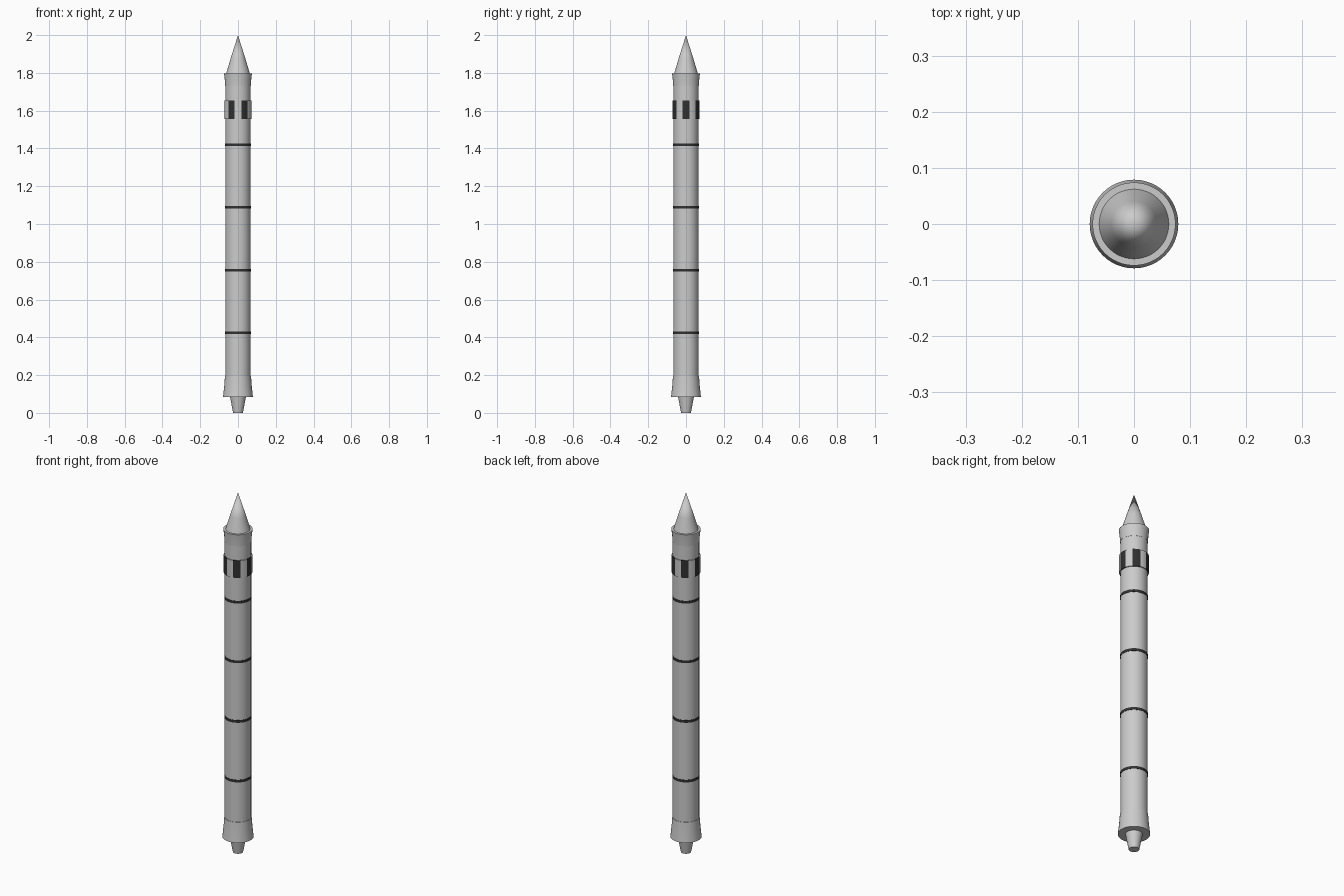
import bpy, bmesh
from math import sin, cos, pi, radians

if "Cube" in bpy.data.objects:
    bpy.data.objects.remove(bpy.data.objects["Cube"])

SIDES = 48
dark = bpy.data.materials.new("dark_paint")
dark.diffuse_color = (0.03, 0.03, 0.03, 1)
dark.use_nodes = True
dark.node_tree.nodes["Principled BSDF"].inputs["Base Color"].default_value = dark.diffuse_color


def finish(name, bm, mat=None):
    bmesh.ops.remove_doubles(bm, verts=bm.verts, dist=1e-5)
    bmesh.ops.recalc_face_normals(bm, faces=bm.faces)
    me = bpy.data.meshes.new(name)
    bm.to_mesh(me)
    bm.free()
    ob = bpy.data.objects.new(name, me)
    bpy.context.collection.objects.link(ob)
    if mat:
        me.materials.append(mat)
    bpy.ops.object.select_all(action='DESELECT')
    ob.select_set(True)
    bpy.context.view_layer.objects.active = ob
    bpy.ops.object.shade_smooth_by_angle(angle=radians(30))
    return ob


def lathe(name, profile, mat=None):
    """Closed solid turned around z from (radius, z) points, bottom to top."""
    bm = bmesh.new()
    rings = [[bm.verts.new((r * cos(2 * pi * i / SIDES), r * sin(2 * pi * i / SIDES), z))
              for i in range(SIDES)] for r, z in profile]
    for a, b in zip(rings, rings[1:]):
        for i in range(SIDES):
            j = (i + 1) % SIDES
            bm.faces.new((a[i], a[j], b[j], b[i]))
    bm.faces.new(rings[0][::-1])
    if profile[-1][0] > 0:
        bm.faces.new(rings[-1])
    return finish(name, bm, mat)


def panel(name, mid, span, r0, r1, z0, z1, mat=None):
    """Curved panel hugging the tube, centred on an angle."""
    bm = bmesh.new()
    n = 4
    loops = []
    for i in range(n + 1):
        t = mid - span / 2 + span * i / n
        loops.append([bm.verts.new((r * cos(t), r * sin(t), z))
                      for r, z in ((r0, z0), (r1, z0), (r1, z1), (r0, z1))])
    for a, b in zip(loops, loops[1:]):
        for k in range(4):
            m = (k + 1) % 4
            bm.faces.new((a[k], b[k], b[m], a[m]))
    bm.faces.new(loops[0])
    bm.faces.new(loops[-1][::-1])
    return finish(name, bm, mat)


# Tail nozzle and flared base
lathe("tail_nozzle", [(0.026, 0), (0.043, 0.09)])
lathe("flared_base", [(0.079, 0.085), (0.073, 0.14), (0.069, 0.195)])

# Main tube
lathe("body_tube", [(0.067, 0.19), (0.067, 1.74)])

# Dark joint rings
for i in range(4):
    z = 0.424 + i * 0.332
    lathe(f"joint_ring_{i + 1}", [(0.0685, z - 0.007), (0.0685, z + 0.007)], dark)

# Chequered band of twelve panels, dark ones facing the sides
for i in range(12):
    is_dark = i % 2 == 0
    panel(f"{'dark' if is_dark else 'light'}_band_panel_{i + 1}", radians(30 * i), radians(30),
          0.066, 0.0725, 1.557, 1.653, dark if is_dark else None)

# Collar under the nose
lathe("nose_collar", [(0.068, 1.73), (0.070, 1.765), (0.074, 1.798)])

# Two-stage pointed nose
lathe("nose_lower", [(0.063, 1.795), (0.040, 1.873)])
lathe("nose_tip", [(0.040, 1.873), (0.0, 2.0)])
